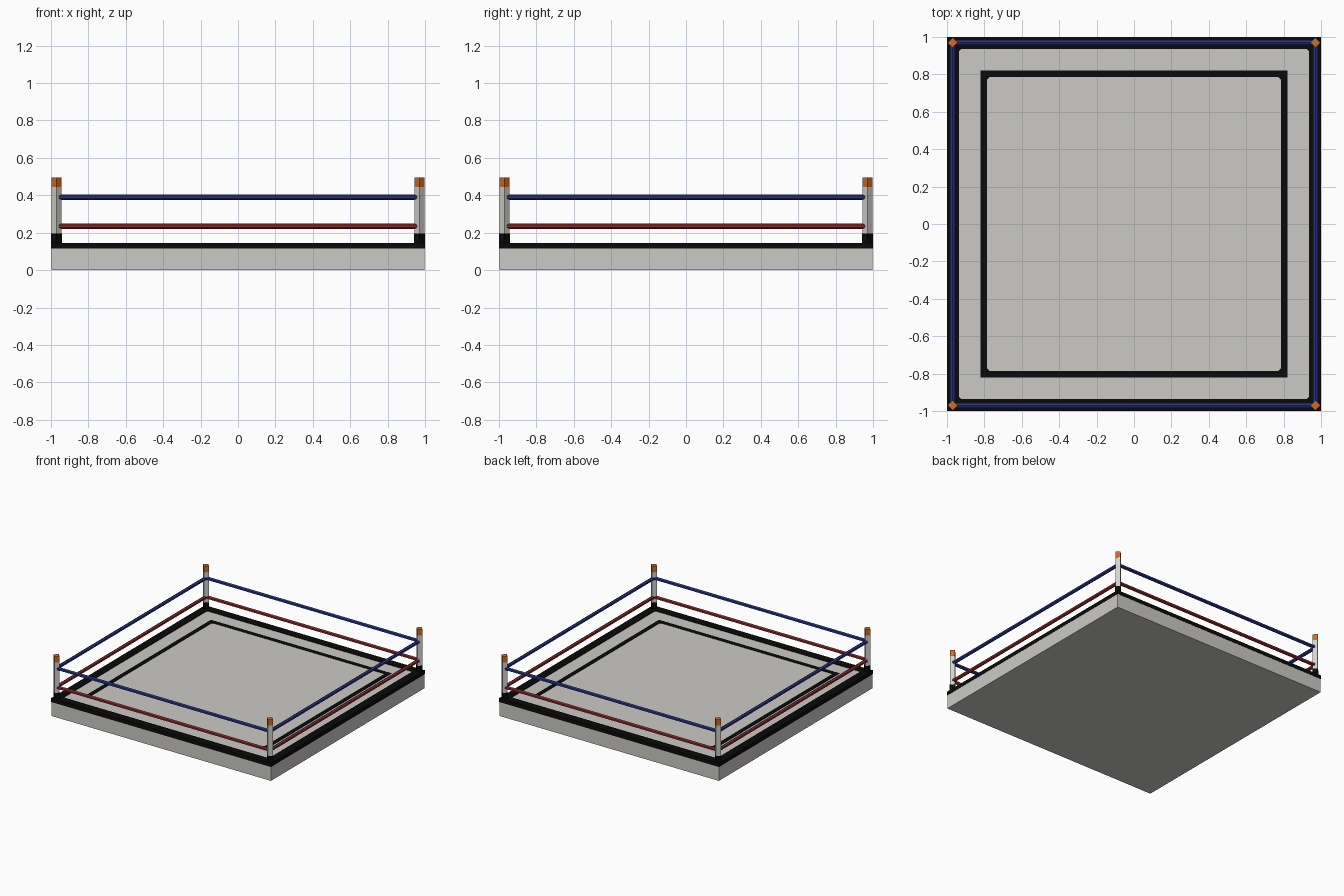
import bpy, bmesh, math
from mathutils import Matrix

if "Cube" in bpy.data.objects:
    bpy.data.objects.remove(bpy.data.objects["Cube"])


def mat(name, rgb):
    m = bpy.data.materials.new(name)
    m.diffuse_color = (*rgb, 1)
    m.use_nodes = True
    m.node_tree.nodes["Principled BSDF"].inputs["Base Color"].default_value = m.diffuse_color
    return m


GREY = mat("canvas grey", (0.60, 0.59, 0.56))
WHITE = mat("post grey", (0.66, 0.65, 0.62))
BLACK = mat("black", (0.003, 0.003, 0.003))
BLUE = mat("rope blue", (0.022, 0.034, 0.23))
RED = mat("rope red", (0.25, 0.024, 0.026))
ORANGE = mat("cap orange", (0.60, 0.15, 0.025))


def finish(bm, name, material):
    bmesh.ops.recalc_face_normals(bm, faces=bm.faces[:])
    me = bpy.data.meshes.new(name)
    bm.to_mesh(me)
    bm.free()
    me.materials.append(material)
    ob = bpy.data.objects.new(name, me)
    bpy.context.collection.objects.link(ob)
    return ob


def prism(name, material, sides, r, length, matrix):
    bm = bmesh.new()
    bmesh.ops.create_cone(bm, cap_ends=True, segments=sides, radius1=r,
                          radius2=r, depth=length, matrix=matrix)
    return finish(bm, name, material)


def frame(name, material, outer, inner, z0, z1, cut):
    """Square ring whose inner corners are chamfered by cut."""
    bm = bmesh.new()
    o, i = [], []
    for sx, sy in ((1, 1), (-1, 1), (-1, -1), (1, -1)):
        o.append(bm.verts.new((sx * outer, sy * outer, z0)))
        a = bm.verts.new((sx * (inner - cut), sy * inner, z0))
        b = bm.verts.new((sx * inner, sy * (inner - cut), z0))
        i.append((b, a) if sx * sy > 0 else (a, b))
    for k in range(4):
        n = (k + 1) % 4
        bm.faces.new((o[k], o[n], i[n][0], i[k][1]))
        bm.faces.new((o[k], i[k][1], i[k][0]))
    ext = bmesh.ops.extrude_face_region(bm, geom=bm.faces[:], use_keep_orig=True)
    for v in ext["geom"]:
        if isinstance(v, bmesh.types.BMVert):
            v.co.z = z1
    return finish(bm, name, material)


# Platform with canvas top
bm = bmesh.new()
bmesh.ops.create_cube(bm, size=1, matrix=Matrix.Translation((0, 0, 0.07))
                      @ Matrix.Diagonal((1.996, 1.996, 0.14, 1)))
finish(bm, "platform", GREY)

# Black edge padding and painted line
frame("edge_padding", BLACK, 1.0, 0.935, 0.115, 0.146, 0.012)
frame("canvas_line", BLACK, 0.82, 0.785, 0.138, 0.143, 0.012)

# Corner posts: diamond section with black foot and orange cap
P = 0.97
for sx in (-1, 1):
    for sy in (-1, 1):
        tag = ("left" if sx < 0 else "right") + ("_front" if sy < 0 else "_back")
        for part, m, r, z0, z1 in (("foot", BLACK, 0.029, 0.14, 0.195),
                                   ("post", WHITE, 0.0265, 0.195, 0.445),
                                   ("cap", ORANGE, 0.0275, 0.445, 0.495)):
            prism(f"{part}_{tag}", m, 4, r, z1 - z0,
                  Matrix.Translation((sx * P, sy * P, (z0 + z1) / 2)))

# Ropes: hexagonal bars with flat top, one per side and height
for label, m, z in (("lower_rope", RED, 0.235), ("upper_rope", BLUE, 0.39)):
    for k, side in enumerate(("right", "back", "left", "front")):
        prism(f"{label}_{side}", m, 6, 0.0145, 2 * P,
              Matrix.Rotation(k * math.pi / 2, 4, 'Z')
              @ Matrix.Translation((P, 0, z))
              @ Matrix.Rotation(math.pi / 2, 4, 'X'))
